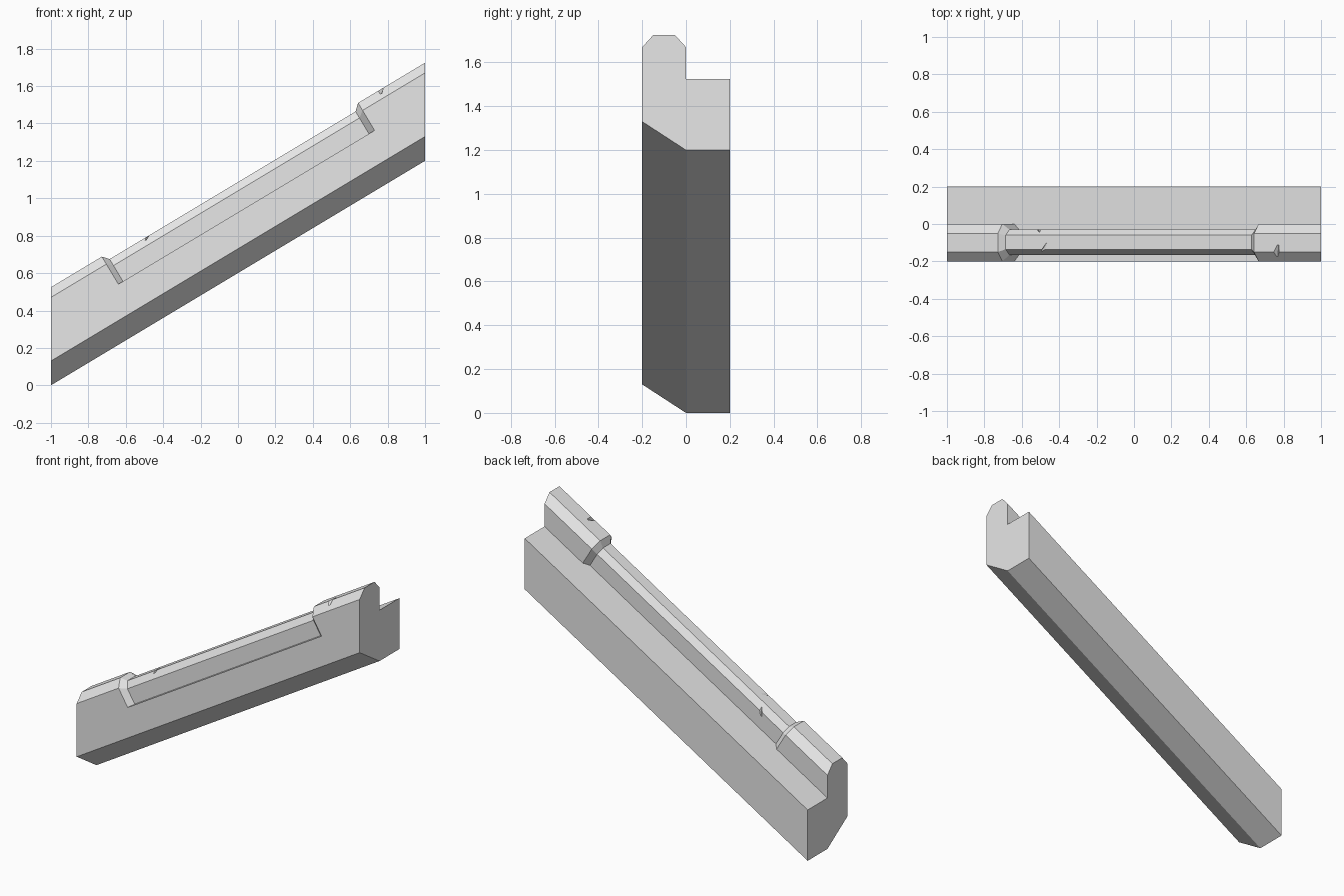
import bpy, bmesh

cube = bpy.data.objects.get("Cube")
if cube:
    bpy.data.objects.remove(cube, do_unlink=True)

SLOPE = 0.6
LEDGE = 0.325
LEAN = SLOPE / (1 + SLOPE ** 2)   # keeps the recess ends square to the slope

grey = bpy.data.materials.new("plain_grey")
grey.use_nodes = True
grey.diffuse_color = (0.8, 0.8, 0.8, 1)
grey.node_tree.nodes["Principled BSDF"].inputs["Base Color"].default_value = (0.8, 0.8, 0.8, 1)


def place(x, y, h):
    """Point at height h above the sloping base line."""
    return (x, y, SLOPE * (x + 1) + h)


def make_object(name, bm):
    bmesh.ops.recalc_face_normals(bm, faces=bm.faces)
    mesh = bpy.data.meshes.new(name)
    bm.to_mesh(mesh)
    bm.free()
    mesh.materials.append(grey)
    obj = bpy.data.objects.new(name, mesh)
    bpy.context.scene.collection.objects.link(obj)
    return obj


# Cross-sections (y, height): full rail and the slimmer grip between its ends
base = [(-0.2, 0.13), (0, 0), (0.2, 0), (0.2, LEDGE)]
full = base + [(0, LEDGE), (0, LEDGE), (0, 0.47), (-0.05, 0.525),
               (-0.15, 0.525), (-0.2, 0.47), (-0.2, LEDGE), (-0.2, LEDGE)]
slim = base + [(0, LEDGE), (-0.03, LEDGE), (-0.03, 0.44), (-0.06, 0.487),
               (-0.135, 0.487), (-0.165, 0.44), (-0.165, LEDGE), (-0.2, LEDGE)]

# Sloping rail lofted through its stations
stations = [(-1, full, 0), (-0.64, full, LEAN), (-0.615, slim, LEAN),
            (0.70, slim, LEAN), (0.73, full, LEAN), (1, full, 0)]
bm = bmesh.new()
rings = [[bm.verts.new(place(x - lean * (h - LEDGE), y, h)) for y, h in section]
         for x, section, lean in stations]
for a, b in zip(rings, rings[1:]):
    for i in range(len(a)):
        j = (i + 1) % len(a)
        bm.faces.new((a[i], a[j], b[j], b[i]))
bm.faces.new(rings[0])
bm.faces.new(rings[-1])
bmesh.ops.remove_doubles(bm, verts=bm.verts, dist=0.0001)
bmesh.ops.dissolve_degenerate(bm, edges=bm.edges, dist=0.0001)
bmesh.ops.dissolve_limit(bm, angle_limit=0.01, verts=bm.verts, edges=bm.edges)
rail = make_object("sloping_rail", bm)

# Small chips knocked out of the edges
chips = {
    "upper_chip": [(0.775, -0.10, 0.523), (0.768, -0.178, 0.492),
                   (0.738, -0.152, 0.532), (0.778, -0.152, 0.532)],
    "lower_chip": [(-0.46, -0.09, 0.485), (-0.497, -0.147, 0.465),
                   (-0.495, -0.137, 0.494), (-0.468, -0.137, 0.494)],
    "rear_chip": [(-0.505, -0.045, 0.462), (-0.51, -0.032, 0.40),
                  (-0.525, -0.025, 0.445), (-0.495, -0.025, 0.445)],
}
for name, points in chips.items():
    bm = bmesh.new()
    bmesh.ops.convex_hull(bm, input=[bm.verts.new(place(*p)) for p in points])
    cutter = make_object(name + "_cutter", bm)
    cutter.hide_render = True
    cutter.hide_set(True)
    cut = rail.modifiers.new(name, 'BOOLEAN')
    cut.operation = 'DIFFERENCE'
    cut.solver = 'EXACT'
    cut.object = cutter
